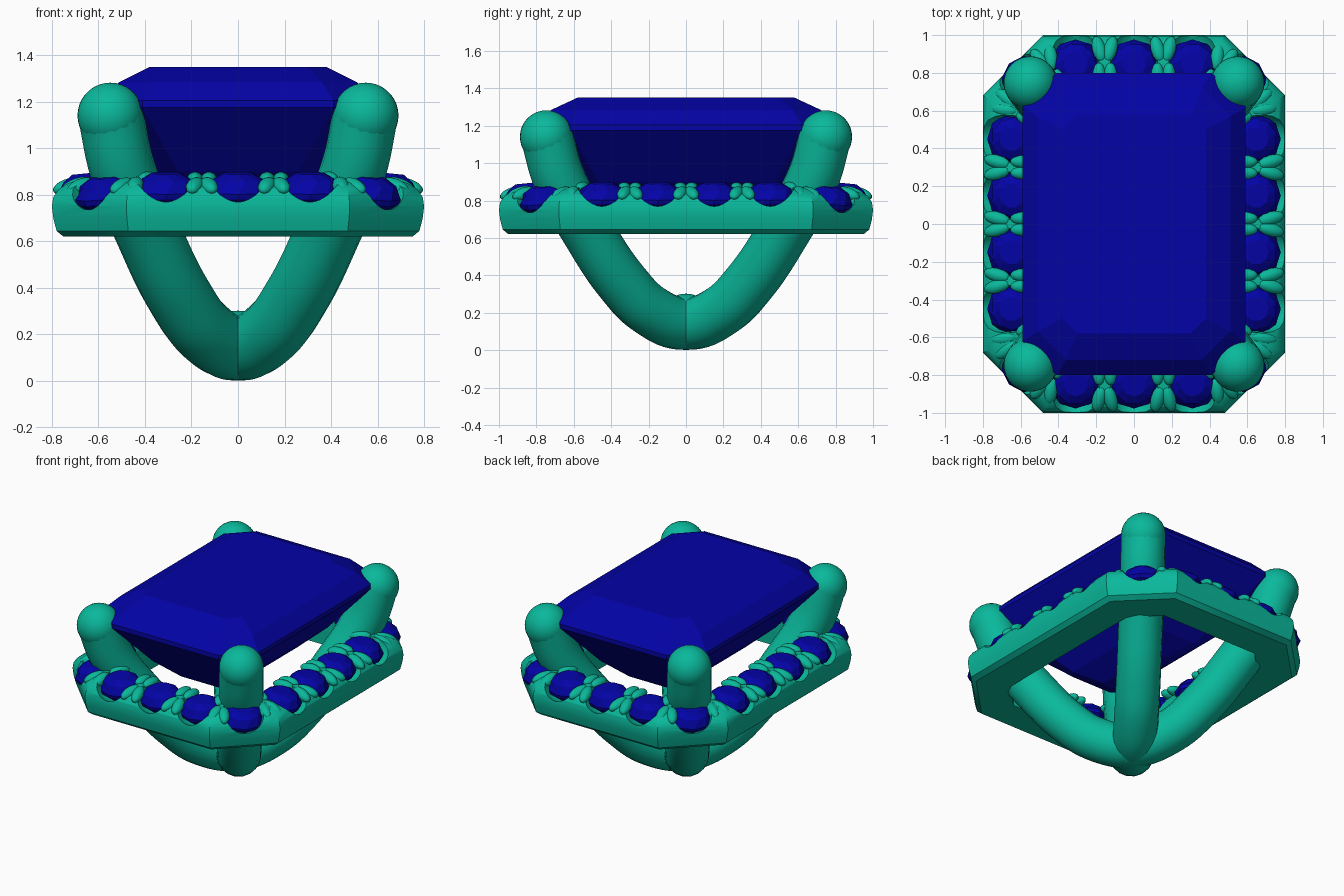
import bpy, bmesh, math
from mathutils import Vector, Matrix

if "Cube" in bpy.data.objects:
    bpy.data.objects.remove(bpy.data.objects["Cube"])


def material(name, rgb):
    m = bpy.data.materials.new(name)
    m.diffuse_color = (*rgb, 1)
    m.use_nodes = True
    m.node_tree.nodes["Principled BSDF"].inputs["Base Color"].default_value = m.diffuse_color
    return m


METAL = material("teal_metal", (0.003, 0.48, 0.33))
GEM = material("blue_gem", (0.001, 0.001, 0.38))


def add_object(name, bm, mat, smooth=None):
    bmesh.ops.recalc_face_normals(bm, faces=bm.faces)
    me = bpy.data.meshes.new(name)
    bm.to_mesh(me)
    bm.free()
    ob = bpy.data.objects.new(name, me)
    bpy.context.collection.objects.link(ob)
    me.materials.append(mat)
    if smooth:
        shade(ob, smooth)
    return ob


def activate(ob):
    bpy.ops.object.select_all(action='DESELECT')
    ob.select_set(True)
    bpy.context.view_layer.objects.active = ob


def shade(ob, angle):
    activate(ob)
    bpy.ops.object.shade_smooth_by_angle(angle=math.radians(angle))


def octagon(hx, hy, c, z):
    return [(hx, c - hy, z), (hx, hy - c, z), (hx - c, hy, z), (c - hx, hy, z),
            (-hx, hy - c, z), (-hx, c - hy, z), (c - hx, -hy, z), (hx - c, -hy, z)]


def loft(bm, rings, closed=False):
    loops = [[bm.verts.new(p) for p in r] for r in rings]
    n = len(loops[0])
    pairs = list(zip(loops, loops[1:])) + ([(loops[-1], loops[0])] if closed else [])
    for a, b in pairs:
        for i in range(n):
            bm.faces.new((a[i], a[(i + 1) % n], b[(i + 1) % n], b[i]))
    if not closed:
        bm.faces.new(loops[0])
        bm.faces.new(loops[-1])


def circle(r, z, n, turn=0):
    return [(r * math.cos(math.tau * (i + turn) / n), r * math.sin(math.tau * (i + turn) / n), z)
            for i in range(n)]


def facing(out):
    return Matrix.Rotation(math.atan2(out.y, out.x), 4, 'Z')


# Large emerald-cut centre stone: keel, stepped pavilion, girdle, stepped crown
bm = bmesh.new()
loft(bm, [octagon(*s) for s in (
    (0.05, 0.26, 0.02, 0.68), (0.20, 0.41, 0.05, 0.76), (0.36, 0.57, 0.10, 0.90),
    (0.59, 0.80, 0.18, 1.175), (0.59, 0.80, 0.18, 1.205),
    (0.51, 0.72, 0.15, 1.285), (0.38, 0.58, 0.08, 1.35))])
add_object("centre_stone", bm, GEM)

# Seats around the halo: position, outward direction, outward tilt
D = math.sqrt(0.5)
seats = []
for s in (-1, 1):
    seats += [(Vector((s * 0.64, y, 0)), Vector((s, 0, 0)), 0.1) for y in (-0.45, -0.15, 0.15, 0.45)]
    seats += [(Vector((x, s * 0.84, 0)), Vector((0, s, 0)), 0.1) for x in (-0.31, 0, 0.31)]
    seats += [(Vector((s * 0.565, t * 0.755, -0.015)), Vector((s * D, t * D, 0)), 0.2) for t in (-1, 1)]

# Octagonal halo band
profile = [(0.05, 0.62), (0.02, 0.645), (0.006, 0.70), (0, 0.75), (0.006, 0.79), (0.03, 0.825),
           (0.07, 0.85), (0.13, 0.87), (0.19, 0.87), (0.23, 0.85), (0.26, 0.80), (0.26, 0.62)]
bm = bmesh.new()
loft(bm, [octagon(0.8 - d, 1 - d, 0.32 - 0.586 * d, z) for d, z in profile], closed=True)
halo = add_object("halo_band", bm, METAL)

# Scalloped seats cut in the band
bm = bmesh.new()
for p, out, tilt in seats:
    m = Matrix.Translation(p + out * 0.04 + Vector((0, 0, 0.875))) @ facing(out)
    m = m @ Matrix.Diagonal((0.19, 0.128, 0.135, 1))
    bmesh.ops.create_uvsphere(bm, u_segments=24, v_segments=14, radius=1, matrix=m)
cutter = add_object("seat_cutter", bm, METAL)
cutter.hide_render = True
mod = halo.modifiers.new("seats", 'BOOLEAN')
mod.operation, mod.object, mod.solver, mod.use_self = 'DIFFERENCE', cutter, 'EXACT', True
activate(halo)
bpy.ops.object.modifier_apply(modifier=mod.name)
bpy.data.objects.remove(cutter)
shade(halo, 35)

# Small round halo stones, leaning slightly outward
bm = bmesh.new()
for p, out, tilt in seats:
    part = bmesh.new()
    loft(part, [circle(0.02, -0.12, 10), circle(0.132, -0.025, 10), circle(0.138, 0, 10),
                circle(0.11, 0.05, 10, 0.5), circle(0.065, 0.078, 10)])
    m = Matrix.Translation(p + Vector((0, 0, 0.815))) @ facing(out) @ Matrix.Rotation(tilt, 4, 'Y')
    bmesh.ops.transform(part, matrix=m, verts=part.verts)
    tmp = bpy.data.meshes.new("tmp")
    part.to_mesh(tmp)
    part.free()
    bm.from_mesh(tmp)
    bpy.data.meshes.remove(tmp)
add_object("halo_stones", bm, GEM)

# Paired claws in the gaps between neighbouring halo stones
ordered = sorted(seats, key=lambda s: math.atan2(s[0].y, s[0].x))
bm = bmesh.new()
for (p, o, _), (q, r, _) in zip(ordered, ordered[1:] + ordered[:1]):
    mid, out, along = (p + q) / 2, (o + r).normalized(), (q - p).normalized()
    mid.z = 0
    for side in (-1, 1):
        for reach, z, lean in ((0.085, 0.838, 0.35), (-0.06, 0.865, 0)):
            at = mid + out * reach + along * side * 0.03 + Vector((0, 0, z))
            m = Matrix.Translation(at) @ facing(out) @ Matrix.Rotation(lean - 0.05, 4, 'Y')
            m = m @ Matrix.Rotation(side * 0.25 if reach > 0 else 0, 4, 'Z')
            m = m @ Matrix.Diagonal((0.075, 0.036, 0.033, 1))
            bmesh.ops.create_uvsphere(bm, u_segments=14, v_segments=10, radius=1, matrix=m)
add_object("bead_claws", bm, METAL, 60)

# Two crossing basket wires rising into four prongs
half = [(0.25, 0.21), (0.45, 0.36), (0.69, 0.63), (0.90, 0.92), (0.985, 1.143)]
path = [(-s, z) for s, z in reversed(half)] + [(0, 0.141)] + half
for name, sx in (("prong_wire_a", 1), ("prong_wire_b", -1)):
    cu = bpy.data.curves.new(name, 'CURVE')
    cu.dimensions, cu.bevel_depth, cu.bevel_resolution = '3D', 0.141, 7
    cu.resolution_u = 8
    sp = cu.splines.new('BEZIER')
    sp.bezier_points.add(len(path) - 1)
    for bp, (s, z) in zip(sp.bezier_points, path):
        bp.co = (s * 0.555 * sx, s * 0.755, z)
        bp.handle_left_type = bp.handle_right_type = 'AUTO'
    ob = bpy.data.objects.new(name, cu)
    bpy.context.collection.objects.link(ob)
    cu.materials.append(METAL)
    activate(ob)
    bpy.ops.object.convert(target='MESH')
    shade(bpy.context.object, 60)

# Rounded prong tips and the blended joint where the wires cross
bm = bmesh.new()
for sx in (-1, 1):
    for sy in (-1, 1):
        bmesh.ops.create_uvsphere(bm, u_segments=32, v_segments=18, radius=0.141,
                                  matrix=Matrix.Translation((sx * 0.549, sy * 0.747, 1.141)))
add_object("prong_tips", bm, METAL, 60)
bm = bmesh.new()
bmesh.ops.create_uvsphere(bm, u_segments=32, v_segments=18, radius=0.15,
                          matrix=Matrix.Translation((0, 0, 0.152)))
add_object("basket_joint", bm, METAL, 60)
